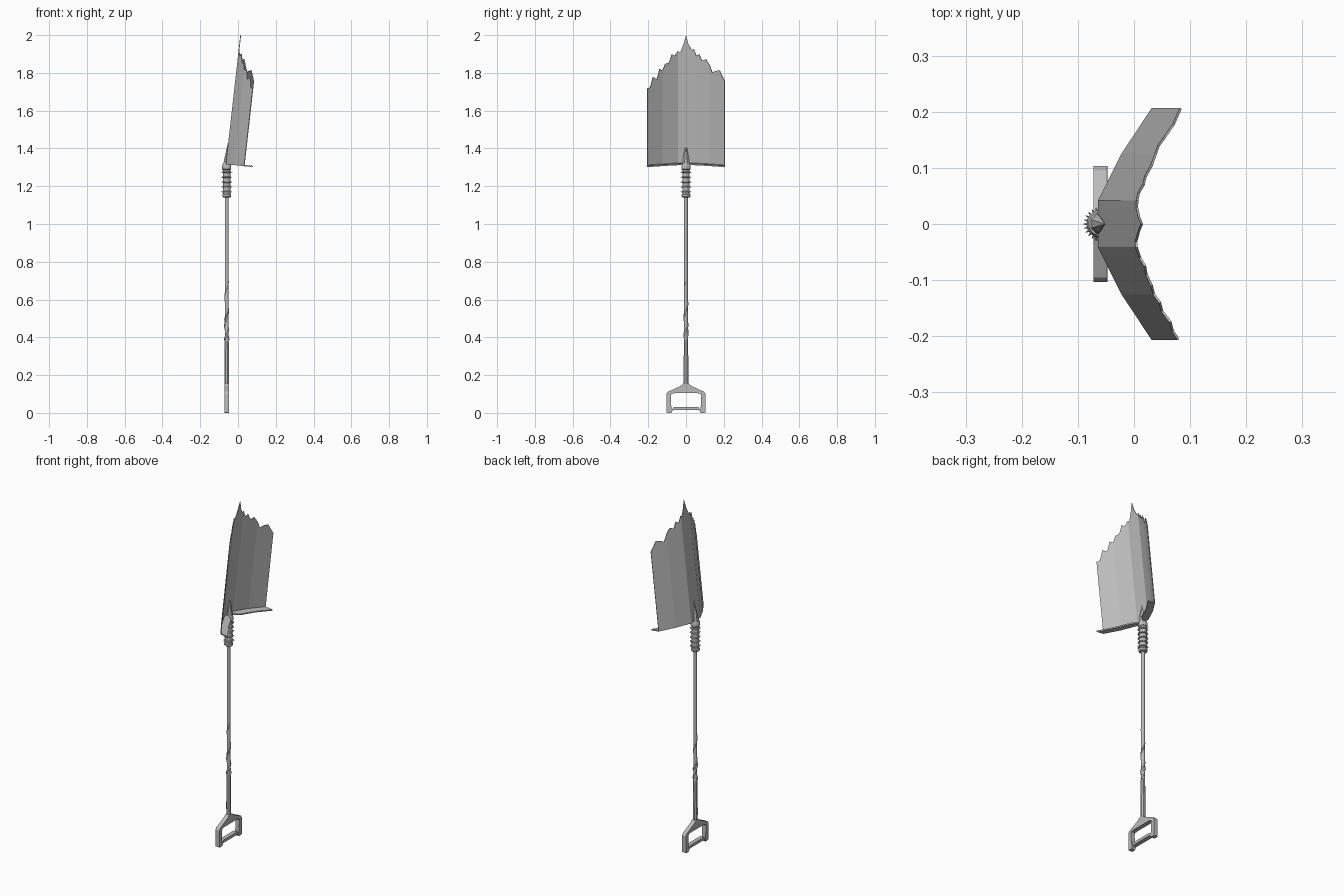
import bpy, bmesh, math
from mathutils import Vector, Matrix

if "Cube" in bpy.data.objects:
    bpy.data.objects.remove(bpy.data.objects["Cube"], do_unlink=True)

AXIS = -0.06   # x of the shaft's centre line

steel = bpy.data.materials.new("grey_steel")
steel.use_nodes = True
steel.diffuse_color = (0.5, 0.5, 0.5, 1)
steel.node_tree.nodes["Principled BSDF"].inputs["Base Color"].default_value = (0.5, 0.5, 0.5, 1)


def finish(name, bm):
    bmesh.ops.recalc_face_normals(bm, faces=bm.faces)
    mesh = bpy.data.meshes.new(name)
    bm.to_mesh(mesh)
    bm.free()
    ob = bpy.data.objects.new(name, mesh)
    bpy.context.collection.objects.link(ob)
    mesh.materials.append(steel)
    return ob


def lathe(name, profile, sides, scale_y=1.0):
    """Stack of rings around the shaft axis, from (radius, height) pairs."""
    bm = bmesh.new()
    rings = []
    for r, z in profile:
        rings.append([bm.verts.new((AXIS + r * math.cos(math.tau * (i + .5) / sides),
                                    r * scale_y * math.sin(math.tau * (i + .5) / sides), z))
                      for i in range(sides)])
    for a, b in zip(rings, rings[1:]):
        for i in range(sides):
            j = (i + 1) % sides
            bm.faces.new((a[i], a[j], b[j], b[i]))
    bm.faces.new(rings[0])
    bm.faces.new(rings[-1])
    return finish(name, bm)


def solidify(ob, thickness, offset=0):
    mod = ob.modifiers.new("thickness", "SOLIDIFY")
    mod.thickness = thickness
    mod.offset = offset


# Blade: a folded sheet with a ragged tip, leaning towards +x
LEAN = Matrix.Translation((AXIS - .002, 0, 1.32)) @ Matrix.Rotation(math.atan(.112), 4, "Y")
FOLDS = [(0, 0), (.042, 0), (.125, .042), (.206, .096)]


def fold(y):
    y = abs(y)
    for (y0, x0), (y1, x1) in zip(FOLDS, FOLDS[1:]):
        if y <= y1 + 1e-6:
            return x0 + (x1 - x0) * (y - y0) / (y1 - y0)
    return FOLDS[-1][1]


left_rag = [(.012, .64), (.03, .605), (.042, .61), (.055, .575), (.07, .585), (.085, .55),
            (.105, .56), (.125, .53), (.14, .49), (.155, .50), (.178, .505), (.195, .47), (.206, .45)]
right_rag = [(-.012, .64), (-.032, .59), (-.042, .60), (-.06, .575), (-.075, .585), (-.09, .54),
             (-.11, .535), (-.125, .50), (-.14, .51), (-.155, .455), (-.175, .47), (-.19, .415), (-.206, .41)]
rag = right_rag[::-1] + [(0, .684)] + left_rag

bm = bmesh.new()
columns = [(bm.verts.new((fold(y), y, 0)), bm.verts.new((fold(y), y, h))) for y, h in rag]
for (a, b), (c, d) in zip(columns, columns[1:]):
    bm.faces.new((a, c, d, b))
blade = finish("blade", bm)
blade.matrix_world = LEAN
solidify(blade, .004)

# Foot rest: narrow shelf along the blade's lower edge
for side, name in ((1, "left_foot_rest"), (-1, "right_foot_rest")):
    bm = bmesh.new()
    pairs = []
    for y, depth in ((.015, .012), (.042, .046), (.125, .046), (.206, .046)):
        pairs.append([bm.verts.new((fold(y) + d, side * y, 0)) for d in (0, depth)])
    for (a, b), (c, d) in zip(pairs, pairs[1:]):
        bm.faces.new((a, b, d, c))
    rest = finish(name, bm)
    rest.matrix_world = LEAN
    solidify(rest, .007)

# Socket with its pointed end running up the blade's spine
lathe("socket", [(.019, 1.14), (.024, 1.145), (.024, 1.155), (.02, 1.16), (.02, 1.285),
                 (.025, 1.29), (.025, 1.305), (.021, 1.32)], 12)
point = lathe("socket_point", [(.022, 1.30), (.016, 1.35), (.001, 1.43)], 8)
for v in point.data.vertices:
    v.co.x += .06 * (v.co.z - 1.30)

# Rings of small studs round the socket
bm = bmesh.new()
for row in range(5):
    for i in range(12):
        angle = math.tau * (i + .5 * (row % 2)) / 12
        out = Vector((math.cos(angle), math.sin(angle), 0))
        centre = Vector((AXIS, 0, 1.17 + .026 * row)) + out * .024
        turn = out.to_track_quat("Z", "Y").to_matrix().to_4x4()
        bmesh.ops.create_cone(bm, cap_ends=True, segments=5, radius1=.0045, radius2=.0005,
                              depth=.012, matrix=Matrix.Translation(centre) @ turn)
finish("socket_studs", bm)
for row in range(5):
    z = 1.17 + .026 * row
    lathe(f"socket_ring_{row + 1}", [(.02, z - .004), (.025, z - .002), (.025, z + .002), (.02, z + .004)], 12)

# Shaft and the thicker lower sleeve
shaft = lathe("shaft", [(.0105, .38), (.0105, 1.15)], 10)
lathe("lower_sleeve", [(.013, .14), (.0135, .20), (.0125, .37), (.009, .395)], 8)

# Twisted wrapping round the middle of the shaft
curve = bpy.data.curves.new("twisted_wrap", "CURVE")
curve.dimensions = "3D"
curve.bevel_depth = .006
curve.bevel_resolution = 1
curve.use_fill_caps = True
for start in (0, math.pi):
    path = curve.splines.new("POLY")
    path.points.add(40)
    for i, p in enumerate(path.points):
        t = i / 40
        a = start + t * math.tau * 2
        p.co = (AXIS + .0085 * math.cos(a), .0085 * math.sin(a), .385 + (.31 - start * .03) * t, 1)
        p.radius = 1 - .5 * t
wrap = bpy.data.objects.new("twisted_wrap", curve)
bpy.context.collection.objects.link(wrap)
curve.materials.append(steel)

# Grip: closed frame built from outer and inner outline pairs, mirrored in y
half = [((0, .158), (0, .104)), ((.013, .156), (.02, .104)), ((.03, .142), (.06, .104)),
        ((.095, .112), (.076, .101)), ((.103, .10), (.081, .09)),
        ((.103, .002), (.077, .018)), ((.1, 0), (.074, .02)), ((.078, 0), (.066, .029)),
        ((.07, .014), (.06, .031)), ((0, .014), (0, .031))]
bm = bmesh.new()
for s in (1, -1):
    rows = [[bm.verts.new((AXIS, s * y, z)) for y, z in pair] for pair in half]
    for (a, b), (c, d) in zip(rows, rows[1:]):
        bm.faces.new((a, b, d, c))
bmesh.ops.remove_doubles(bm, verts=bm.verts, dist=1e-5)
grip = finish("grip", bm)
solidify(grip, .025)
bevel = grip.modifiers.new("soft_edges", "BEVEL")
bevel.width = .004
bevel.segments = 1
bevel.limit_method = "ANGLE"
bevel.angle_limit = math.radians(50)

# Smooth shading on the round shaft only
bpy.ops.object.select_all(action="DESELECT")
shaft.select_set(True)
bpy.context.view_layer.objects.active = shaft
bpy.ops.object.shade_smooth_by_angle(angle=math.radians(40))
